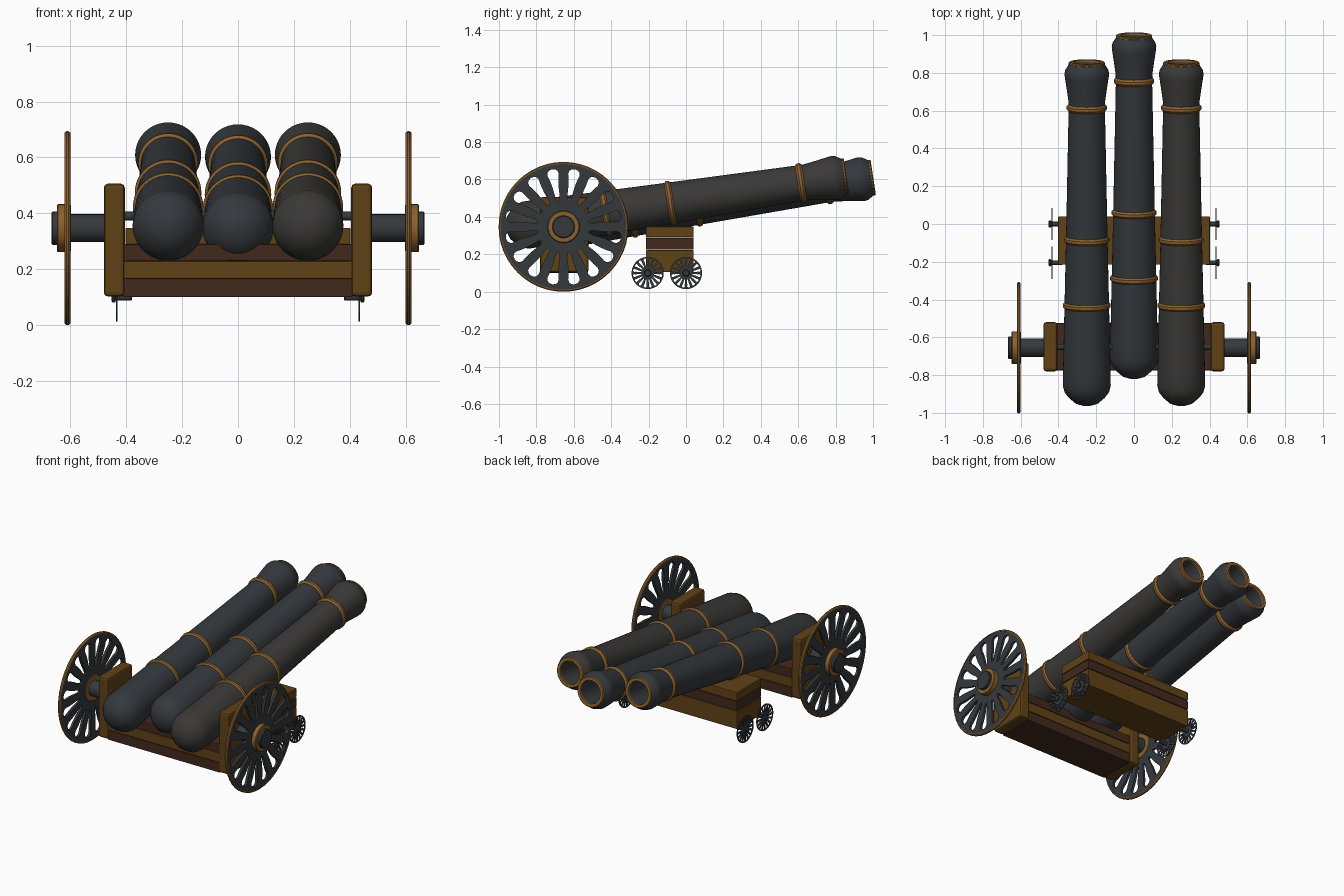
import bpy, bmesh, math
from mathutils import Vector, Matrix

if "Cube" in bpy.data.objects:
    bpy.data.objects.remove(bpy.data.objects["Cube"])


def material(name, rgb):
    m = bpy.data.materials.new(name)
    m.diffuse_color = (*rgb, 1)
    m.use_nodes = True
    m.node_tree.nodes["Principled BSDF"].inputs["Base Color"].default_value = m.diffuse_color
    return m


IRON = material("iron", (0.035, 0.04, 0.046))
IRON_WARM = material("warm_iron", (0.042, 0.041, 0.039))
BRASS = material("brass", (0.26, 0.12, 0.028))
OAK = material("oak", (0.12, 0.055, 0.008))
WALNUT = material("walnut", (0.055, 0.022, 0.012))


def add(name, mesh, mat, matrix=None, smooth=False):
    ob = bpy.data.objects.new(name, mesh)
    bpy.context.collection.objects.link(ob)
    if not mesh.materials:
        mesh.materials.append(mat)
    if matrix:
        ob.matrix_world = matrix
    if smooth:
        bpy.ops.object.select_all(action='DESELECT')
        ob.select_set(True)
        bpy.context.view_layer.objects.active = ob
        bpy.ops.object.shade_smooth_by_angle(angle=math.radians(32))
    return ob


def aim(origin, direction):
    q = Vector(direction).to_track_quat('Z', 'Y')
    return Matrix.Translation(origin) @ q.to_matrix().to_4x4()


def lathe(name, profile, mat, matrix, sides=40):
    """Revolve (radius, height) points about local z."""
    bm = bmesh.new()
    vs = [bm.verts.new((r, 0, h)) for r, h in profile]
    es = [bm.edges.new(p) for p in zip(vs, vs[1:])]
    bmesh.ops.spin(bm, geom=vs + es, cent=(0, 0, 0), axis=(0, 0, 1),
                   angle=math.tau, steps=sides, use_duplicate=False)
    bmesh.ops.remove_doubles(bm, verts=bm.verts, dist=1e-5)
    bmesh.ops.recalc_face_normals(bm, faces=bm.faces)
    me = bpy.data.meshes.new(name)
    bm.to_mesh(me)
    bm.free()
    return add(name, me, mat, matrix, True)


def rod(name, r, h0, h1, mat, matrix, sides=32):
    b = min(0.004, r * 0.2)
    return lathe(name, [(0, h0), (r - b, h0), (r, h0 + b), (r, h1 - b), (r - b, h1), (0, h1)],
                 mat, matrix, sides)


def ring(name, r0, r1, h0, h1, mat, matrix):
    b = (h1 - h0) * 0.3
    c = min(b, (r1 - r0) * 0.5)
    return lathe(name, [(r0, h0), (r1 - c, h0), (r1, h0 + b), (r1, h1 - b), (r1 - c, h1),
                        (r0, h1), (r0, h0)], mat, matrix, 48)


def box(name, lo, hi, mat, bevel):
    bm = bmesh.new()
    bmesh.ops.create_cube(bm, size=1)
    lo, hi = Vector(lo), Vector(hi)
    for v in bm.verts:
        v.co = [(lo[i] + hi[i]) / 2 + v.co[i] * (hi[i] - lo[i]) for i in range(3)]
    bmesh.ops.bevel(bm, geom=bm.edges[:], offset=bevel, segments=2, profile=0.5, affect='EDGES')
    me = bpy.data.meshes.new(name)
    bm.to_mesh(me)
    bm.free()
    return add(name, me, mat)


def wheel_mesh(radius, thickness, slots=16):
    """Disc with rounded tapering slots cut out, leaving the spokes."""
    cu = bpy.data.curves.new("wheel_outline", 'CURVE')
    cu.dimensions, cu.fill_mode, cu.extrude = '2D', 'BOTH', thickness / 2

    def loop(pts):
        sp = cu.splines.new('POLY')
        sp.points.add(len(pts) - 1)
        for p, (x, y) in zip(sp.points, pts):
            p.co = (x, y, 0, 1)
        sp.use_cyclic_u = True

    loop([(radius * math.cos(i * math.tau / 64), radius * math.sin(i * math.tau / 64))
          for i in range(64)])
    half = [(0.40, 0.0), (0.42, 0.022), (0.47, 0.034), (0.62, 0.046), (0.74, 0.066),
            (0.83, 0.09), (0.875, 0.08), (0.905, 0.05), (0.917, 0.0)]
    slot = half + [(r, -w) for r, w in half[-2:0:-1]]
    for k in range(slots):
        a = (k + 0.5) * math.tau / slots
        c, s = math.cos(a) * radius, math.sin(a) * radius
        loop([(r * c - w * s, r * s + w * c) for r, w in slot])
    tmp = bpy.data.objects.new("wheel_outline", cu)
    bpy.context.collection.objects.link(tmp)
    me = bpy.data.meshes.new_from_object(
        tmp.evaluated_get(bpy.context.evaluated_depsgraph_get()))
    bpy.data.objects.remove(tmp)
    return me


# Barrels: hollow lathe with flared muzzle, brass bands and muzzle rim
BARREL = [(0, -0.972), (0.03, -0.97), (0.06, -0.96), (0.095, -0.93), (0.118, -0.90),
          (0.127, -0.865), (0.126, -0.80), (0.118, -0.44), (0.11, -0.08), (0.096, 0.62),
          (0.097, 0.655), (0.106, 0.72), (0.116, 0.785), (0.118, 0.805), (0.114, 0.825),
          (0.098, 0.85), (0.093, 0.86), (0.074, 0.86), (0.072, 0.85), (0.072, 0.45), (0, 0.45)]
SLOPE = math.atan(0.153)
AXIS = (0, math.cos(SLOPE), math.sin(SLOPE))
for name, x, y, z, mat in (("left", -0.25, 0, 0.487, IRON), ("middle", 0, 0.143, 0.480, IRON),
                           ("right", 0.25, 0, 0.487, IRON_WARM)):
    m = aim((x, y, z), AXIS)
    lathe(name + "_barrel", BARREL, mat, m)
    for i, (h, r) in enumerate(((-0.436, 0.126), (-0.085, 0.119), (0.622, 0.107))):
        ring(f"{name}_band_{i}", r - 0.02, r, h - 0.018, h + 0.018, BRASS, m)
    ring(name + "_muzzle_rim", 0.073, 0.096, 0.852, 0.868, BRASS, m)

# Rear carriage bed and front bolster: stacked planks
for i, (z0, z1, mat) in enumerate(((0.10, 0.164, WALNUT), (0.166, 0.229, OAK),
                                   (0.231, 0.29, WALNUT))):
    box(f"rear_plank_{i}", (-0.41, -0.775, z0), (0.41, -0.525, z1), mat, 0.004)
for i, (z0, z1, mat) in enumerate(((0.105, 0.222, OAK), (0.225, 0.287, WALNUT),
                                   (0.29, 0.348, OAK))):
    box(f"front_plank_{i}", (-0.402, -0.215, z0), (0.402, 0.04, z1), mat, 0.004)

# Trunnion rod through the barrels
rod("trunnion_rod", 0.016, -0.42, 0.42, IRON, aim((0, -0.65, 0.39), (1, 0, 0)))

# Cheeks, axles and wheels on both sides
big, small = wheel_mesh(0.342, 0.016), wheel_mesh(0.086, 0.005)
for side, s in (("left", -1), ("right", 1)):
    x0, x1 = sorted((s * 0.405, s * 0.48))
    box(side + "_cheek", (x0, -0.78, 0.103), (x1, -0.52, 0.506), OAK, 0.014)
    m = aim((0, -0.655, 0.347), (s, 0, 0))
    rod(side + "_axle", 0.05, 0.46, 0.61, IRON, m)
    add(side + "_wheel", big, IRON, m @ Matrix.Translation((0, 0, 0.61)))
    ring(side + "_tyre", 0.336, 0.347, 0.60, 0.62, BRASS, m)
    rod(side + "_hub", 0.086, 0.598, 0.648, BRASS, m)
    rod(side + "_hub_cap", 0.06, 0.64, 0.667, IRON, m)
    for end, y in (("rear", -0.205), ("front", 0.0)):
        m = aim((0, y, 0.1), (s, 0, 0))
        rod(f"{side}_{end}_small_axle", 0.012, 0.38, 0.45, IRON, m, 16)
        rod(f"{side}_{end}_small_hub", 0.019, 0.438, 0.452, IRON, m, 16)
        add(f"{side}_{end}_small_wheel", small, IRON, m @ Matrix.Translation((0, 0, 0.433)))
